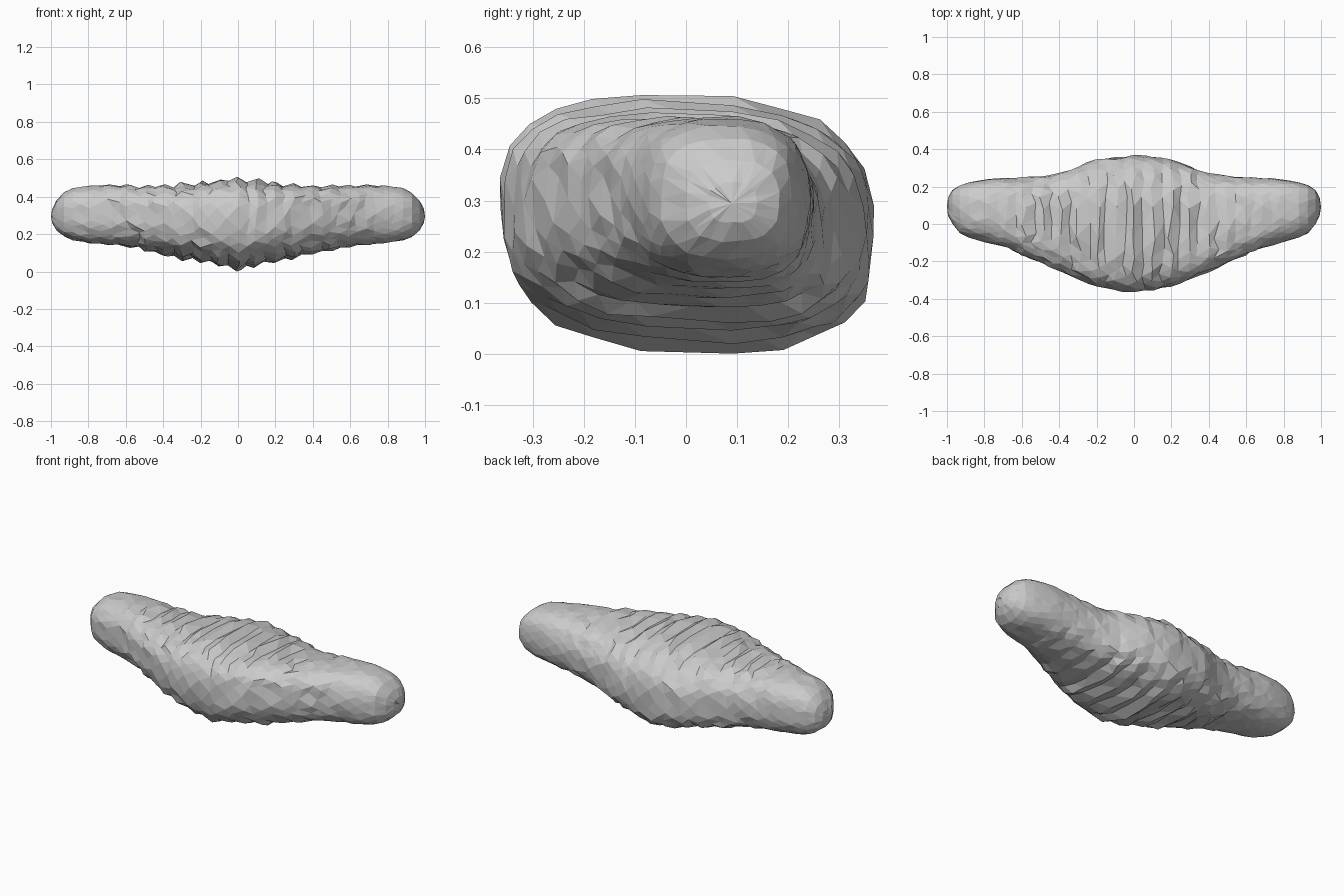
import bpy, bmesh, math, random

if "Cube" in bpy.data.objects:
    bpy.data.objects.remove(bpy.data.objects["Cube"])

random.seed(4)
# Outline stations for half the length: |x|, front y, back y, bottom z, top z
STATIONS = [
    (0.00, -0.360, 0.364, 0.015, 0.497), (0.10, -0.352, 0.360, 0.038, 0.48),
    (0.20, -0.330, 0.343, 0.06, 0.468), (0.30, -0.295, 0.31, 0.075, 0.46),
    (0.40, -0.25, 0.268, 0.10, 0.453), (0.50, -0.205, 0.252, 0.118, 0.453),
    (0.60, -0.16, 0.247, 0.137, 0.459), (0.70, -0.123, 0.244, 0.147, 0.462),
    (0.80, -0.095, 0.238, 0.153, 0.459), (0.88, -0.072, 0.222, 0.168, 0.447),
    (0.93, -0.05, 0.208, 0.187, 0.422), (0.97, 0.0, 0.182, 0.220, 0.380),
    (0.992, 0.045, 0.14, 0.258, 0.335),
]
SEG = 24


def section(x):
    a = abs(x)
    for p, q in zip(STATIONS, STATIONS[1:]):
        if a <= q[0]:
            t = (a - p[0]) / (q[0] - p[0])
            return [p[i] + (q[i] - p[i]) * t for i in range(1, 5)]
    return STATIONS[-1][1:]


def spow(v, e):
    return math.copysign(abs(v) ** e, v)


# Ring positions, in both directions from the middle
half = [i * 0.049 for i in range(1, 19)] + [0.93, 0.97, 0.992]
xs = [-v for v in reversed(half)] + [0.0] + half

# Loft the rolled dough body; rolled layers step outward towards the middle
bm = bmesh.new()
rings = []
for n, x in enumerate(xs):
    y0, y1, z0, z1 = section(x)
    cy, cz, ry, rz = (y0 + y1) / 2, (z0 + z1) / 2, (y1 - y0) / 2, (z1 - z0) / 2
    fade = max(0.0, min(1.0, (0.8 - abs(x)) / 0.4))
    power = 0.76 - 0.07 * fade
    step = (0.009 if n % 2 else -0.009) * fade
    ring = []
    for k in range(SEG):
        ang = 2 * math.pi * (k + 0.5 * (n % 2)) / SEG
        c, s = spow(math.cos(ang), power), spow(math.sin(ang), power)
        rough = random.uniform(-0.006, 0.008) * (0.35 + 0.65 * fade)
        y = cy + c * (ry + rough)
        z = cz + s * (rz + step * abs(s) + rough)
        z -= 0.028 * fade * c * (1 - s * s * 0.5)     # back side sags lower
        jx = random.uniform(-0.016, 0.016) * (1 if abs(x) < 0.85 else 0.15)
        ring.append(bm.verts.new((x + jx, y, z)))
    rings.append(ring)

# Skin between rings, zig-zag triangles
for n, (a, b) in enumerate(zip(rings, rings[1:])):
    for k in range(SEG):
        m = (k + 1) % SEG
        if n % 2 == 0:
            tris = [(a[k], a[m], b[k]), (a[m], b[m], b[k])]
        else:
            tris = [(a[k], a[m], b[m]), (a[k], b[m], b[k])]
        for t in tris:
            bm.faces.new(t)

# Faceted end caps
for ring, sx in ((rings[0], -1), (rings[-1], 1)):
    tip = bm.verts.new((sx, 0.09, 0.295))
    for k in range(SEG):
        bm.faces.new((ring[k], ring[(k + 1) % SEG], tip))

bmesh.ops.recalc_face_normals(bm, faces=bm.faces)
# Rest the lowest point on the ground
low = min(v.co.z for v in bm.verts)
for v in bm.verts:
    v.co.z -= low
mesh = bpy.data.meshes.new("croissant")
bm.to_mesh(mesh)
bm.free()
bpy.context.collection.objects.link(bpy.data.objects.new("croissant", mesh))
